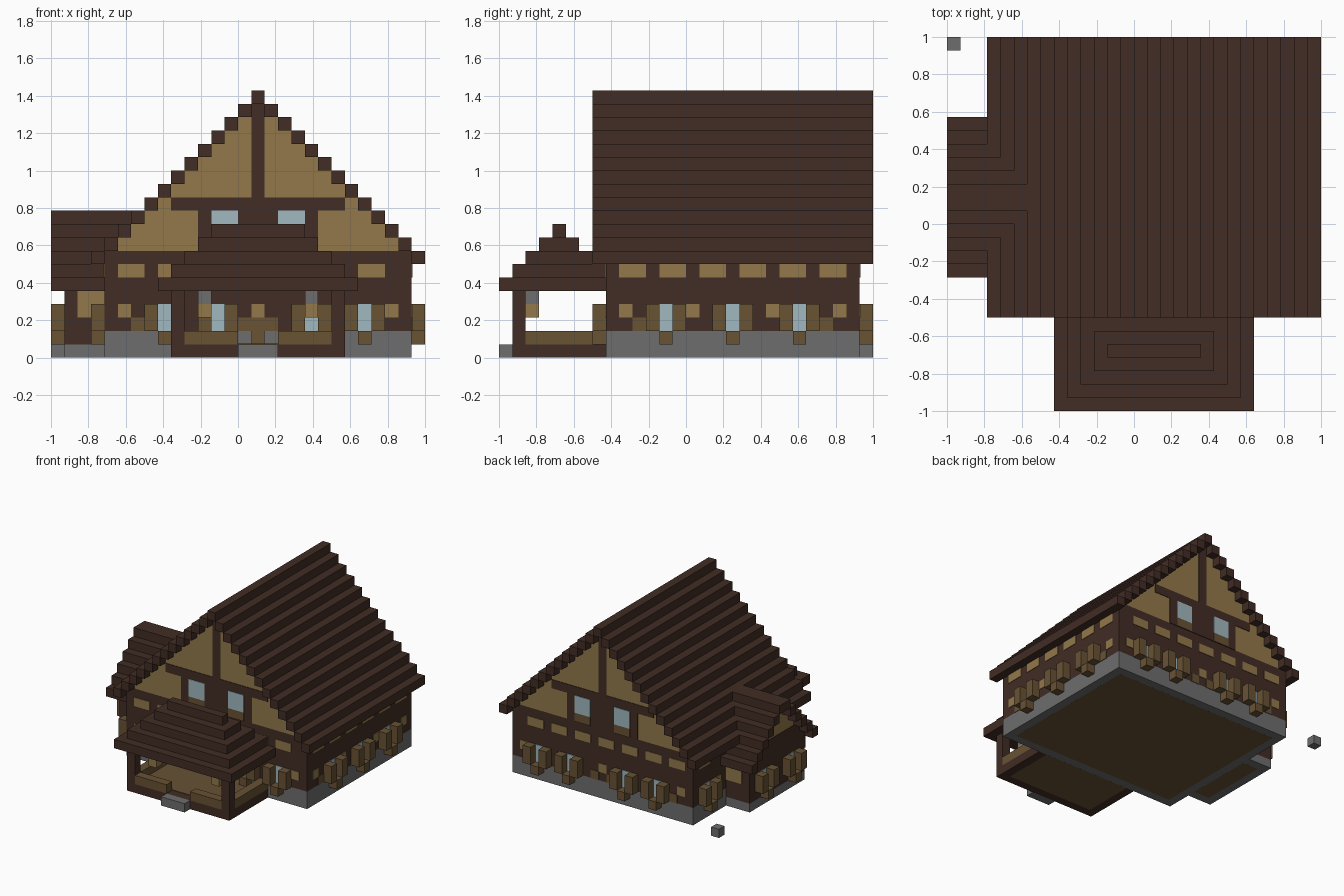
import bpy, bmesh

cube = bpy.data.objects.get("Cube")
if cube:
    bpy.data.objects.remove(cube, do_unlink=True)

U = 1 / 14   # one block of the building
T = 0.06     # thickness of painted plates, in blocks


def material(name, rgb):
    m = bpy.data.materials.new(name)
    m.use_nodes = True
    m.diffuse_color = (*rgb, 1)
    m.node_tree.nodes["Principled BSDF"].inputs["Base Color"].default_value = (*rgb, 1)
    return m


DARK = material("dark timber", (0.054, 0.026, 0.018))
BROWN = material("brown wood", (0.138, 0.085, 0.034))
TAN = material("tan plaster", (0.29, 0.19, 0.07))
GRAY = material("gray stone", (0.155, 0.155, 0.155))
GLASS = material("pale glass", (0.35, 0.48, 0.52))


def part(name, mat, boxes):
    """One object made of boxes (x0, x1, y0, y1, z0, z1) in block units."""
    bm = bmesh.new()
    for b in boxes:
        lo = [min(b[n], b[n + 1]) for n in (0, 2, 4)]
        hi = [max(b[n], b[n + 1]) for n in (0, 2, 4)]
        vs = bmesh.ops.create_cube(bm, size=1)["verts"]
        for v in vs:
            p = [lo[n] if v.co[n] < 0 else hi[n] for n in range(3)]
            v.co = (p[0] * U - 1, p[1] * U - 1, p[2] * U)
    me = bpy.data.meshes.new(name)
    bm.to_mesh(me)
    bm.free()
    me.materials.append(mat)
    ob = bpy.data.objects.new(name, me)
    bpy.context.scene.collection.objects.link(ob)
    return ob


# Walls: each maps (along, along, outward, outward, z, z) to a box
def front(a, b, c, d, e, f): return (a, b, 8 - c, 8 - d, e, f)
def back(a, b, c, d, e, f): return (a, b, 27 + c, 27 + d, e, f)
def left(a, b, c, d, e, f): return (27 + c, 27 + d, a, b, e, f)
def right(a, b, c, d, e, f): return (4 - c, 4 - d, a, b, e, f)
def wing_end(a, b, c, d, e, f): return (1 - c, 1 - d, a, b, e, f)


def plate(wall, a, b, e, f, layer=1):
    return wall(a, b, 0, T * layer, e, f)


def shuttered_windows(name, wall, spots):
    part(name + "_glass", GLASS, [plate(wall, a, a + 1, 2, 4) for a in spots])
    part(name + "_shutters", BROWN,
         [wall(a + s, a + s + 1, 0, 1, 2, 4) for a in spots for s in (-1, 1)])
    part(name + "_flower_boxes", BROWN, [wall(a, a + 1, 0, 1, 1, 2) for a in spots])


def panels(name, wall, pairs, singles, seats):
    part(name + "_plaster_panels", TAN,
         [plate(wall, a, a + 2, 6, 7) for a in pairs] +
         [plate(wall, a, a + 1, 3, 4) for a in singles])
    part(name + "_wood_panels", BROWN, [plate(wall, a, a + 1, 2, 3) for a in seats])


# Main body
part("foundation", GRAY, [(4, 27, 8, 27, 0, 2)])
part("foundation_floor", BROWN, [(5, 26, 9, 26, -T / 20, 1)])
part("main_walls", DARK, [(4, 27, 8, 27, 2, 8)])
part("gable", TAN, [(k - 3, 34 - k, 8, 27, k, k + 1) for k in range(8, 19)])

# Stepped main roof
part("main_roof", DARK,
     [(s, s + 1, 7, 28, k, k + 1) for k in range(7, 19) for s in (k - 4, 34 - k)] +
     [(15, 16, 7, 28, 19, 20)])

# Gable timbers and upper windows
for label, wall in (("front", front), ("back", back)):
    part(label + "_gable_timbers", DARK,
         [plate(wall, 11, 20, 8, 11), plate(wall, 9, 22, 11, 12),
          plate(wall, 15, 16, 12, 19)])
    part(label + "_upper_windows", GLASS, [plate(wall, a, a + 2, 9, 11, 2) for a in (12, 17)])
    part(label + "_upper_sills", BROWN, [plate(wall, a, a + 2, 8, 9, 2) for a in (12, 17)])
    shuttered_windows(label, wall, (8, 12, 19, 23))
    panels(label, wall, range(5, 24, 3), (5, 15, 25), (6, 14, 16))

# Side walls
shuttered_windows("left", left, (12, 17, 22))
panels("left", left, range(9, 25, 3), (9, 14, 20, 25), (10, 24))
shuttered_windows("right", right, (9, 24))
panels("right", right, (9, 24), (22,), ())

# Entrance
part("front_door", BROWN, [plate(front, 15, 16, 1, 3, 2)])

# Side wing
part("wing_foundation", GRAY, [(1, 4, 11, 21, 0, 1)])
part("wing_floor", BROWN, [(2, 4, 12, 20, -T / 20, 0.5)])
part("wing_walls", DARK, [(1, 4, 11, 21, 1, 6)])
part("wing_gable", TAN, [(1, k - 4, k + 6, 26 - k, k, k + 1) for k in range(6, 10)])
part("wing_roof", DARK,
     [(0, max(4, k - 4), s, s + 1, k, k + 1)
      for k in range(5, 11) for s in (k + 5, 26 - k)])
part("wing_side_panels", TAN,
     [(2, 4, 11 - T, 11, 3, 5), (2, 4, 21, 21 + T, 3, 5)])
part("wing_gable_beam", DARK, [plate(wing_end, 12, 20, 6, 7)])
shuttered_windows("wing", wing_end, (13, 18))

# Porch
part("porch_base", DARK, [(9, 22, 1, 8, 0, 1)])
part("porch_floor", BROWN, [(10, 21, 2, 8, -T / 20, 1 + T)])
part("porch_posts", DARK, [(a, a + 1, 1, 2, 1, 5) for a in (9, 21)])
part("porch_rails", BROWN,
     [(10, 14, 1, 2, 1, 2), (17, 21, 1, 2, 1, 2), (9, 10, 2, 8, 1, 2), (21, 22, 2, 8, 1, 2)])
part("porch_step", GRAY, [(14, 17, 0, 1, 0, 1)])
part("porch_roof", DARK,
     [(8 + s, 23 - s, s, min(8, 9 - s) if s < 2 else 9 - s, 5 + s, 6 + s) for s in range(5)])
part("lantern_hangers", GRAY, [(a, a + 1, 2, 3, 4, 5) for a in (11, 19)])
part("lanterns", TAN, [(a, a + 1, 2, 3, 3, 4) for a in (11, 19)])

# Loose block in the yard
part("yard_stone", GRAY, [(0, 1, 27, 28, 0, 1)])
